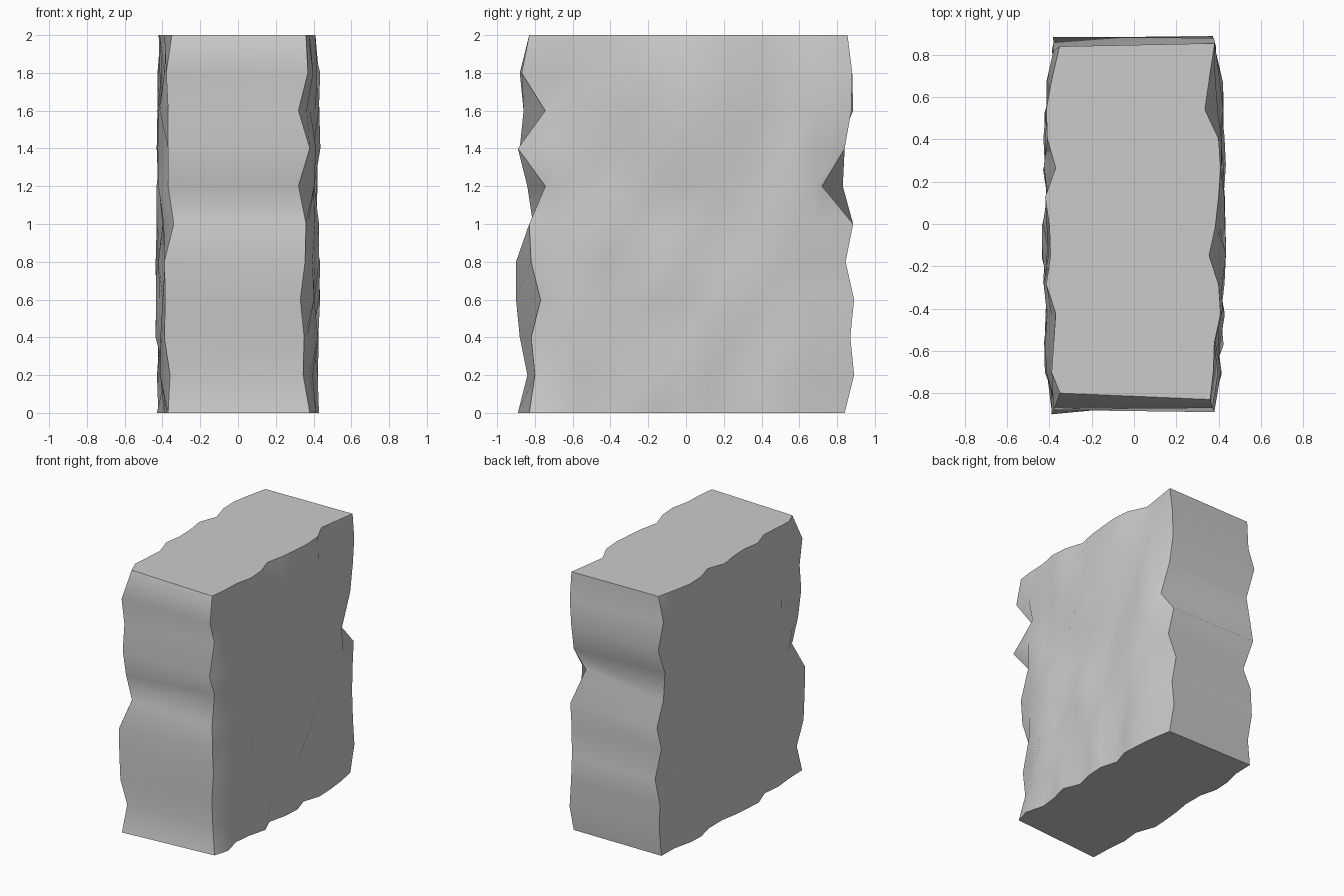
import bpy, bmesh, random

if "Cube" in bpy.data.objects:
    bpy.data.objects.remove(bpy.data.objects["Cube"])

random.seed(4)
ROWS = 11

# chipped corner edges, one value per 0.2 in height, bottom to top
corner_y = {
    (-1, -1): [-.89, -.84, -.88, -.90, -.90, -.81, -.84, -.88, -.86, -.88, -.80],
    (1, -1): [-.83, -.80, -.82, -.77, -.82, -.83, -.745, -.89, -.745, -.87, -.83],
    (-1, 1): [.84, .84, .86, .88, .80, .885, .83, .80, .885, .82, .84],
    (1, 1): [.84, .89, .87, .89, .845, .885, .72, .84, .875, .88, .855],
}
front_x = {
    -1: [.37, .36, .39, .385, .39, .34, .37, .37, .37, .38, .35],
    1: [.38, .345, .35, .33, .355, .36, .32, .38, .32, .37, .36],
}
# x offsets along the top rim, front to back (interior columns)
top_rim = {
    -1: [.39, .38, .37, .415, .395, .40, .42, .37, .41, .415, .39],
    1: [.375, .38, .41, .40, .355, .385, .40, .41, .40, .335, .355],
}
COLS = len(top_rim[1])

bm = bmesh.new()


def side_grid(side):
    """Rough side wall as rows of vertices, front to back."""
    rows = []
    for r in range(ROWS):
        z = r * 0.2
        row = [bm.verts.new((side * front_x[side][r], corner_y[side, -1][r], z))]
        for c in range(COLS):
            y = -.70 + 1.38 * c / (COLS - 1)
            if r == ROWS - 1:
                x = top_rim[side][c]
            else:
                x = .385 + .022 * (1 - (y / .85) ** 2) + random.uniform(-.03, .03)
                y += random.uniform(-.015, .015)
            row.append(bm.verts.new((side * x, y, z)))
        xb = .37 + random.uniform(-.025, .02)
        row.append(bm.verts.new((side * xb, corner_y[side, 1][r], z)))
        rows.append(row)
    return rows


left, right = side_grid(-1), side_grid(1)

# side walls
for g in (left, right):
    for r in range(ROWS - 1):
        for c in range(COLS + 1):
            bm.faces.new((g[r][c], g[r][c + 1], g[r + 1][c + 1], g[r + 1][c]))
# front and back ends, one strip of bands each
ends = set()
for c in (0, -1):
    for r in range(ROWS - 1):
        ends.add(bm.faces.new((left[r][c], right[r][c], right[r + 1][c], left[r + 1][c])))
# flat top and bottom
for r in (0, -1):
    bm.faces.new(right[r] + left[r][::-1])

bmesh.ops.recalc_face_normals(bm, faces=bm.faces)
# smooth shading; sharp creases only where steep, the end bands stay soft
for f in bm.faces:
    f.smooth = True
for e in bm.edges:
    soft_end = all(f in ends for f in e.link_faces)
    e.smooth = soft_end or e.calc_face_angle() < 0.7

mesh = bpy.data.meshes.new("rough_stone_block")
bm.to_mesh(mesh)
bm.free()
block = bpy.data.objects.new("rough_stone_block", mesh)
bpy.context.collection.objects.link(block)
